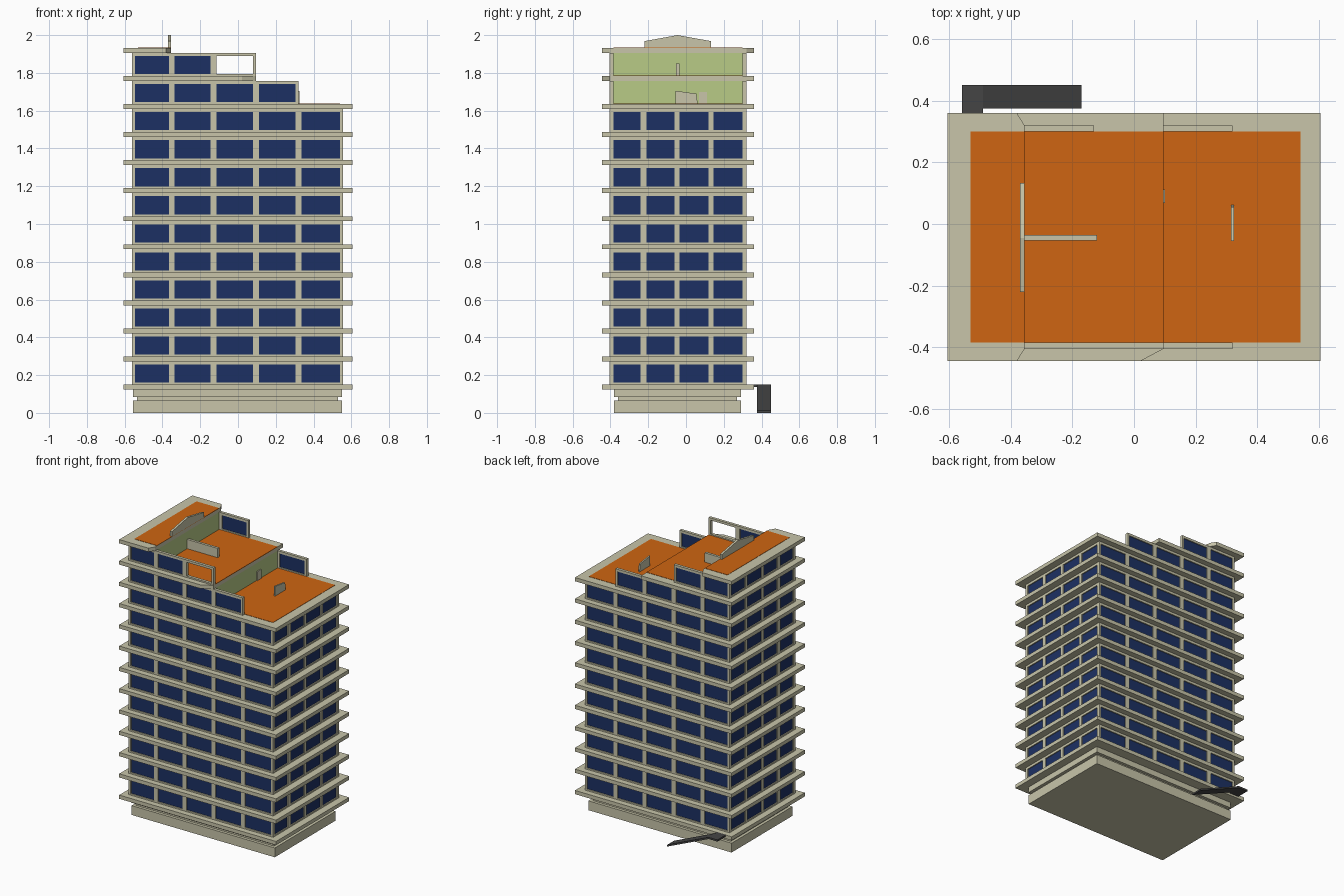
import bpy, bmesh
from mathutils import Vector

if "Cube" in bpy.data.objects:
    bpy.data.objects.remove(bpy.data.objects["Cube"])


def material(name, rgb):
    m = bpy.data.materials.new(name)
    m.diffuse_color = (*rgb, 1)
    m.use_nodes = True
    m.node_tree.nodes["Principled BSDF"].inputs["Base Color"].default_value = m.diffuse_color
    return m


CREAM = material("cream_concrete", (0.58, 0.56, 0.40))
BLUE = material("blue_glass", (0.012, 0.03, 0.125))
ORANGE = material("orange_terrace", (0.62, 0.13, 0.006))
GREEN = material("green_wall", (0.48, 0.60, 0.24))
DARK = material("dark_ramp", (0.06, 0.06, 0.06))


def prism(bm, pts, offset):
    """Extrude a planar outline along an offset vector."""
    off = Vector(offset)
    a = [bm.verts.new(p) for p in pts]
    b = [bm.verts.new(Vector(p) + off) for p in pts]
    bm.faces.new(a[::-1])
    bm.faces.new(b)
    n = len(pts)
    for i in range(n):
        bm.faces.new((a[i], a[(i + 1) % n], b[(i + 1) % n], b[i]))


def box(bm, x0, x1, y0, y1, z0, z1):
    prism(bm, [(x0, y0, z0), (x1, y0, z0), (x1, y1, z0), (x0, y1, z0)], (0, 0, z1 - z0))


def finish(bm, name, mat):
    bmesh.ops.recalc_face_normals(bm, faces=bm.faces)
    me = bpy.data.meshes.new(name)
    bm.to_mesh(me)
    bm.free()
    me.materials.append(mat)
    ob = bpy.data.objects.new(name, me)
    bpy.context.collection.objects.link(ob)
    return ob


def boxes(name, mat, *items):
    bm = bmesh.new()
    for it in items:
        box(bm, *it)
    return finish(bm, name, mat)


# Overall measurements
X0, X1, Y0, Y1 = -0.56, 0.555, -0.405, 0.32      # wall faces
SX, SY0, SY1 = 0.605, -0.445, 0.36               # slab edges
STEP, ST, T, RECESS = 0.1485, 0.026, 0.02, 0.007
STEP1, STEP2 = 0.095, -0.355                     # terrace set-backs
WX = [(-0.545, -0.365), (-0.335, -0.145), (-0.113, 0.08), (0.11, 0.305), (0.337, 0.54)]
WY = [(-0.395, -0.24), (-0.21, -0.06), (-0.035, 0.12), (0.145, 0.305)]


def top(i):
    return 0.15 + i * STEP


# Plinth with a recessed band
boxes("plinth", CREAM,
      (-0.555, 0.55, -0.38, 0.29, 0.0, 0.065),
      (-0.535, 0.53, -0.36, 0.27, 0.065, 0.085),
      (-0.555, 0.55, -0.38, 0.29, 0.085, 0.125))

# Projecting floor slabs
slabs = bmesh.new()
for i in range(11):
    box(slabs, -SX, SX, SY0, SY1, top(i) - ST, top(i))
# Set-back slabs with angled front corners
for i, xin, xout in ((11, STEP1, 0.02), (12, STEP2, -0.38)):
    back = xin if i == 11 else xout
    prism(slabs, [(-SX, SY0, top(i) - ST), (xout, SY0, top(i) - ST), (xin, Y0, top(i) - ST),
                  (xin, Y1, top(i) - ST), (back, SY1, top(i) - ST), (-SX, SY1, top(i) - ST)],
          (0, 0, ST))
finish(slabs, "floor_slabs", CREAM)

# Walls: frame pieces around each window, and recessed glass
frames, glass = bmesh.new(), bmesh.new()


def wall(axis, face, inward, start, end, wins, z0, open_last=False):
    z1 = z0 + STEP - ST
    lo, hi = z0 + 0.01, z0 + 0.106

    def put(bm, a, b, za, zb, d0, d1):
        p, q = sorted((face + inward * d0, face + inward * d1))
        if axis == "x":
            box(bm, a, b, p, q, za, zb)
        else:
            box(bm, p, q, a, b, za, zb)

    put(frames, start, end, z0, lo, 0, T)
    put(frames, start, end, hi, z1, 0, T)
    edges = [start] + [v for w in wins for v in w] + [end]
    for a, b in zip(edges[::2], edges[1::2]):
        put(frames, a, b, lo, hi, 0, T)
    for k, (a, b) in enumerate(wins):
        if not (open_last and k == len(wins) - 1):
            put(glass, a, b, lo, hi, RECESS, T - RECESS)


for i in range(12):
    z = top(i)
    n_front, end_front = (5, X1) if i < 10 else ((4, 0.32) if i == 10 else (3, 0.095))
    n_back, end_back = (5, X1) if i < 10 else ((4, 0.32) if i == 10 else (2, -0.13))
    wall("x", Y0, 1, X0, end_front, WX[:n_front], z, open_last=(i == 11))
    wall("x", Y1, -1, X0, end_back, WX[:n_back], z)
    wall("y", X0, 1, Y0 + T, Y1 - T, WY, z)
    if i < 10:
        wall("y", X1, -1, Y0 + T, Y1 - T, WY, z)
finish(frames, "window_walls", CREAM)
finish(glass, "window_glass", BLUE)

# Green walls behind the two terraces
boxes("terrace_walls", GREEN,
      (STEP1 - T, STEP1, Y0 + T, Y1 - T, top(10), top(11) - ST),
      (STEP2 - T, STEP2, Y0 + T, Y1 - T, top(11), top(12) - ST))

# Orange terrace and roof floors
E = 0.002
boxes("terrace_floors", ORANGE,
      (STEP1, 0.54, -0.385, 0.30, top(10) - E, top(10) + E),
      (STEP2, STEP1, -0.385, 0.30, top(11) - E, top(11) + E),
      (-0.53, STEP2, -0.385, 0.30, top(12) - E, top(12) + E))

# Gabled roof screen
bm = bmesh.new()
z = top(12)
prism(bm, [(-0.37, -0.22, z), (-0.37, 0.133, z), (-0.37, 0.133, 1.968),
           (-0.37, -0.045, 2.0), (-0.37, -0.22, 1.968)], (0.015, 0, 0))
finish(bm, "roof_gable_screen", CREAM)

# Upper terrace partition, lower terrace screen and door
boxes("terrace_partition", CREAM, (STEP2, -0.12, -0.053, -0.035, top(11), 1.85))
bm = bmesh.new()
z = top(10)
prism(bm, [(0.315, -0.055, z), (0.315, 0.062, z), (0.315, 0.055, 1.69), (0.315, -0.055, 1.705)],
      (0.01, 0, 0))
finish(bm, "terrace_screen", CREAM)
boxes("terrace_door", CREAM, (STEP1, STEP1 + 0.006, 0.068, 0.112, z, 1.70))

# Entrance ramp with its landing at the back corner
bm = bmesh.new()
box(bm, -0.558, -0.49, 0.355, 0.45, 0.138, 0.15)
prism(bm, [(-0.49, 0.375, 0.15), (-0.17, 0.375, 0.012), (-0.17, 0.375, 0.0),
           (-0.49, 0.375, 0.138)], (0, 0.075, 0))
finish(bm, "entrance_ramp", DARK)
